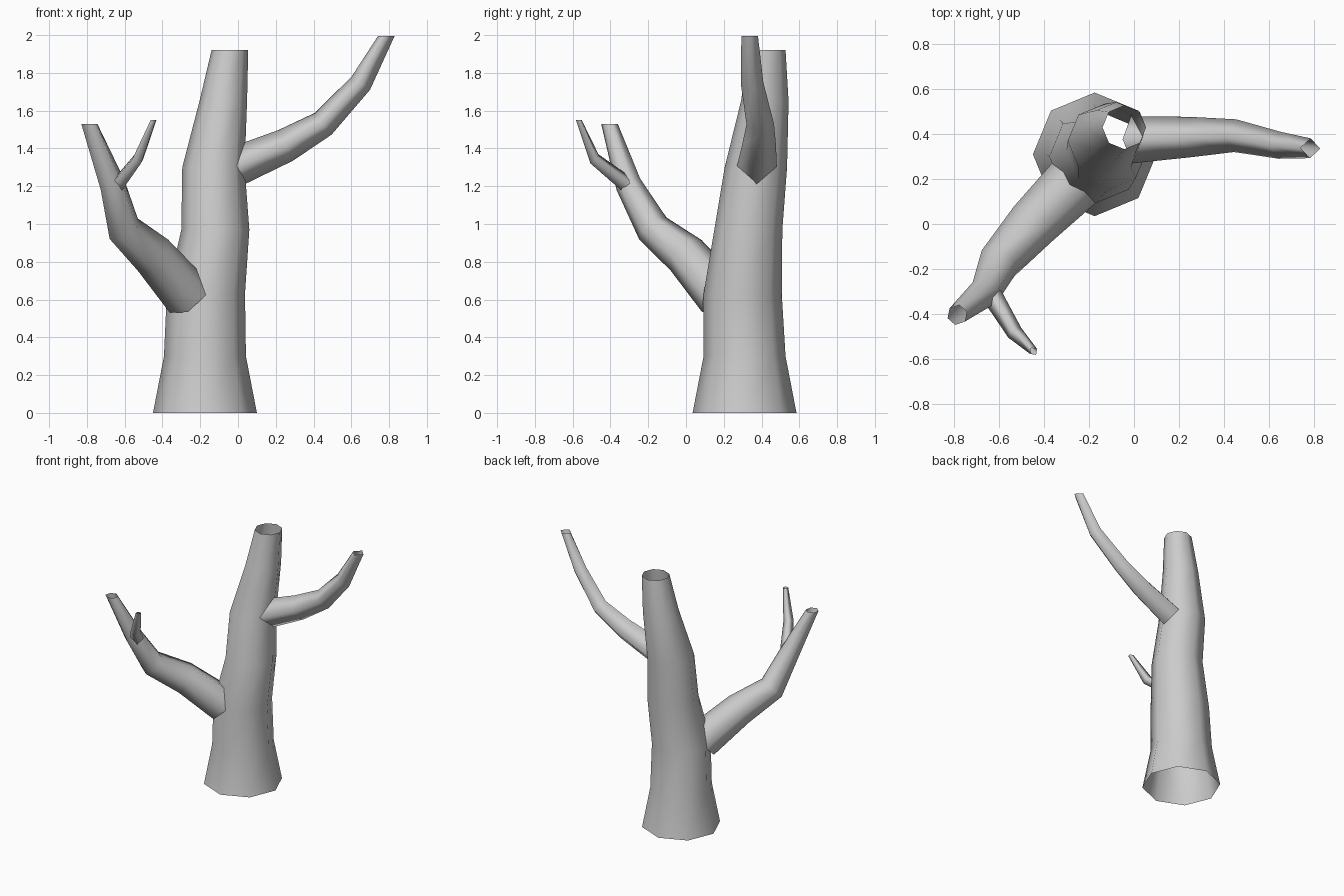
import bpy, bmesh, math
from mathutils import Vector

if "Cube" in bpy.data.objects:
    bpy.data.objects.remove(bpy.data.objects["Cube"])

UP = Vector((0, 0, 1))


def limb(name, rings, sides, upright=False):
    """Open tapered tube through rings of (x, y, z, radius)."""
    pts = [Vector(r[:3]) for r in rings]
    chord = pts[-1] - pts[0]
    side0 = Vector((1, 0, 0)) if upright else chord.cross(UP).normalized()
    bm = bmesh.new()
    loops = []
    last = len(pts) - 1
    for i, p in enumerate(pts):
        # rings lie across the path; cut tips are level
        if upright or i == last:
            n = UP
        elif i == 0:
            n = (pts[1] - p).normalized()
        else:
            n = ((pts[i + 1] - p).normalized() + (p - pts[i - 1]).normalized()).normalized()
        s = (side0 - n * side0.dot(n)).normalized()
        u = n.cross(s)
        r = rings[i][3]
        loop = []
        for k in range(sides):
            a = 2 * math.pi * k / sides
            loop.append(bm.verts.new(p + r * (math.cos(a) * s + math.sin(a) * u)))
        loops.append(loop)
    for a, b in zip(loops, loops[1:]):
        for k in range(sides):
            j = (k + 1) % sides
            f = bm.faces.new((a[k], a[j], b[j], b[k]))
            f.smooth = True
    me = bpy.data.meshes.new(name)
    bm.to_mesh(me)
    bm.free()
    ob = bpy.data.objects.new(name, me)
    bpy.context.collection.objects.link(ob)
    return ob


# Trunk
limb("trunk", [
    (-0.175, 0.31, 0.0, 0.275),
    (-0.175, 0.31, 0.30, 0.217),
    (-0.17, 0.30, 0.63, 0.207),
    (-0.12, 0.33, 0.97, 0.18),
    (-0.13, 0.37, 1.30, 0.165),
    (-0.078, 0.417, 1.65, 0.126),
    (-0.043, 0.43, 1.92, 0.097),
], 8, upright=True)

# Upper right branch
limb("right_branch", [
    (-0.01, 0.375, 1.305, 0.105),
    (0.25, 0.387, 1.415, 0.09),
    (0.45, 0.393, 1.53, 0.073),
    (0.65, 0.35, 1.745, 0.06),
    (0.785, 0.337, 1.995, 0.044),
], 4)

# Lower left branch
limb("left_branch", [
    (-0.265, 0.185, 0.62, 0.132),
    (-0.45, 0.0, 0.835, 0.115),
    (-0.605, -0.175, 0.975, 0.093),
    (-0.665, -0.305, 1.21, 0.07),
    (-0.787, -0.405, 1.53, 0.045),
], 6)

# Twig on the left branch
limb("twig", [
    (-0.63, -0.32, 1.215, 0.046),
    (-0.53, -0.485, 1.345, 0.036),
    (-0.447, -0.567, 1.55, 0.019),
], 4)
